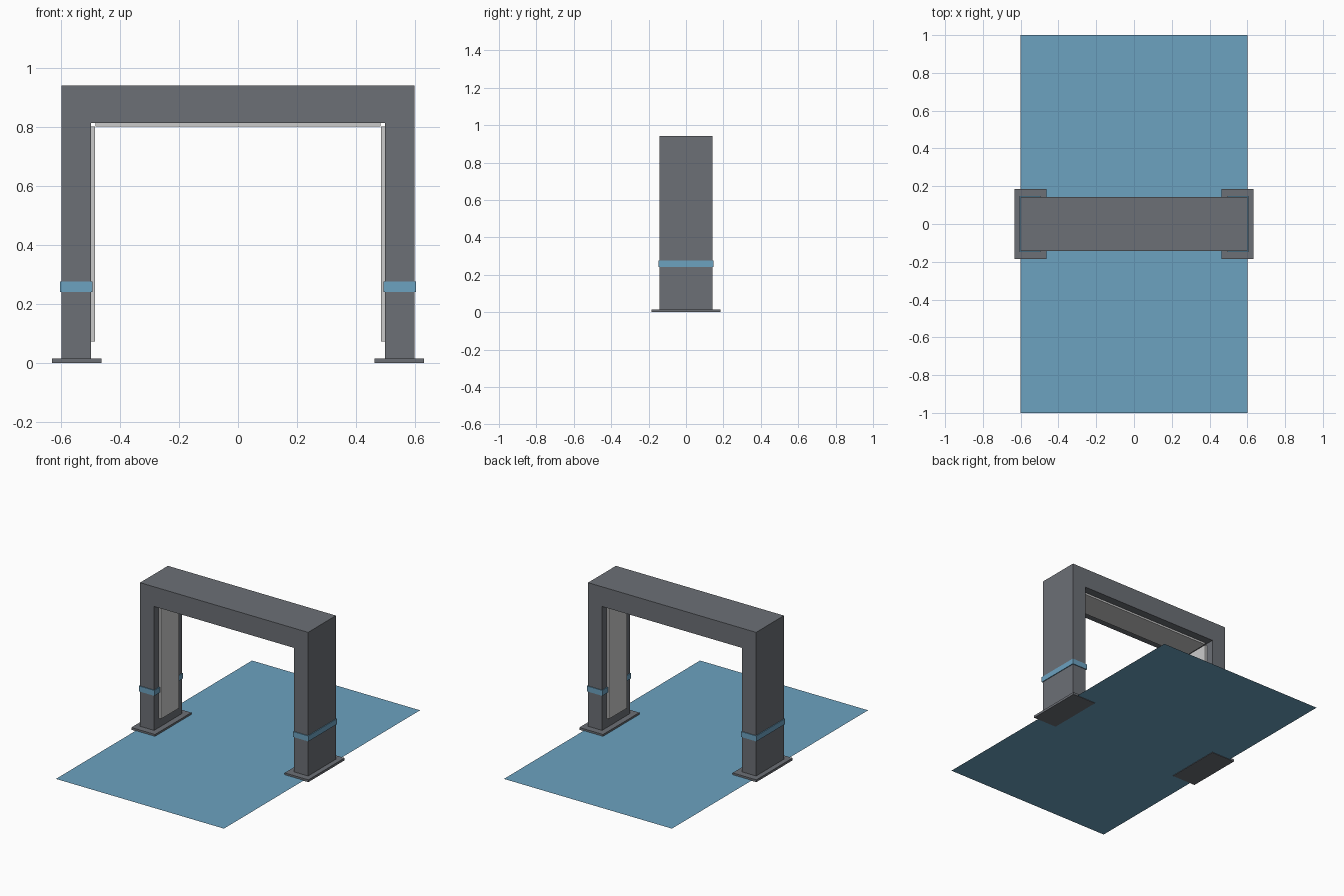
import bpy, bmesh

if "Cube" in bpy.data.objects:
    bpy.data.objects.remove(bpy.data.objects["Cube"])


def material(name, rgb):
    m = bpy.data.materials.new(name)
    m.diffuse_color = (*rgb, 1)
    m.use_nodes = True
    m.node_tree.nodes["Principled BSDF"].inputs["Base Color"].default_value = m.diffuse_color
    return m


blue = material("blue", (0.15, 0.36, 0.53))
white = material("pale_panel", (0.85, 0.85, 0.85))
grey = material("dark_grey", (0.15, 0.16, 0.18))


def finish(name, bm, mat):
    bmesh.ops.recalc_face_normals(bm, faces=bm.faces)
    me = bpy.data.meshes.new(name)
    bm.to_mesh(me)
    bm.free()
    me.materials.append(mat)
    ob = bpy.data.objects.new(name, me)
    bpy.context.collection.objects.link(ob)
    return ob


def box(name, x, y, z, mat):
    """Box from (min, max) ranges in x and z, and a half depth in y."""
    bm = bmesh.new()
    bmesh.ops.create_cube(bm, size=1)
    for v in bm.verts:
        v.co = (x[v.co.x > 0], y if v.co.y > 0 else -y, z[v.co.z > 0])
    return finish(name, bm, mat)


# Arch: one U-shaped profile extruded front to back
bm = bmesh.new()
profile = [(-0.6, 0.004), (-0.6, 0.942), (0.6, 0.942), (0.6, 0.004),
           (0.5, 0.004), (0.5, 0.815), (-0.5, 0.815), (-0.5, 0.004)]
face = bm.faces.new([bm.verts.new((x, -0.142, z)) for x, z in profile])
ext = bmesh.ops.extrude_face_region(bm, geom=[face])
bmesh.ops.translate(bm, vec=(0, 0.284, 0),
                    verts=[v for v in ext["geom"] if isinstance(v, bmesh.types.BMVert)])
finish("arch_frame", bm, grey)

# Parts repeated on each leg: foot plate, coloured band, inner panel
for side, s in (("left", -1), ("right", 1)):
    def span(a, b):
        return tuple(sorted((s * a, s * b)))
    box(f"{side}_foot_plate", span(0.463, 0.632), 0.185, (0, 0.015), grey)
    box(f"{side}_band", span(0.495, 0.605), 0.147, (0.241, 0.276), blue)
    box(f"{side}_inner_panel", span(0.486, 0.501), 0.09, (0.073, 0.802), white)

# Panel under the top beam
box("top_inner_panel", (-0.484, 0.484), 0.09, (0.803, 0.816), white)

# Floor mat: a flat sheet
bm = bmesh.new()
bm.faces.new([bm.verts.new((x, y, 0.003))
              for x, y in ((-0.6, -1), (0.6, -1), (0.6, 1), (-0.6, 1))])
mat_sheet = finish("floor_mat", bm, blue)
if mat_sheet.data.polygons[0].normal.z < 0:
    mat_sheet.data.flip_normals()
